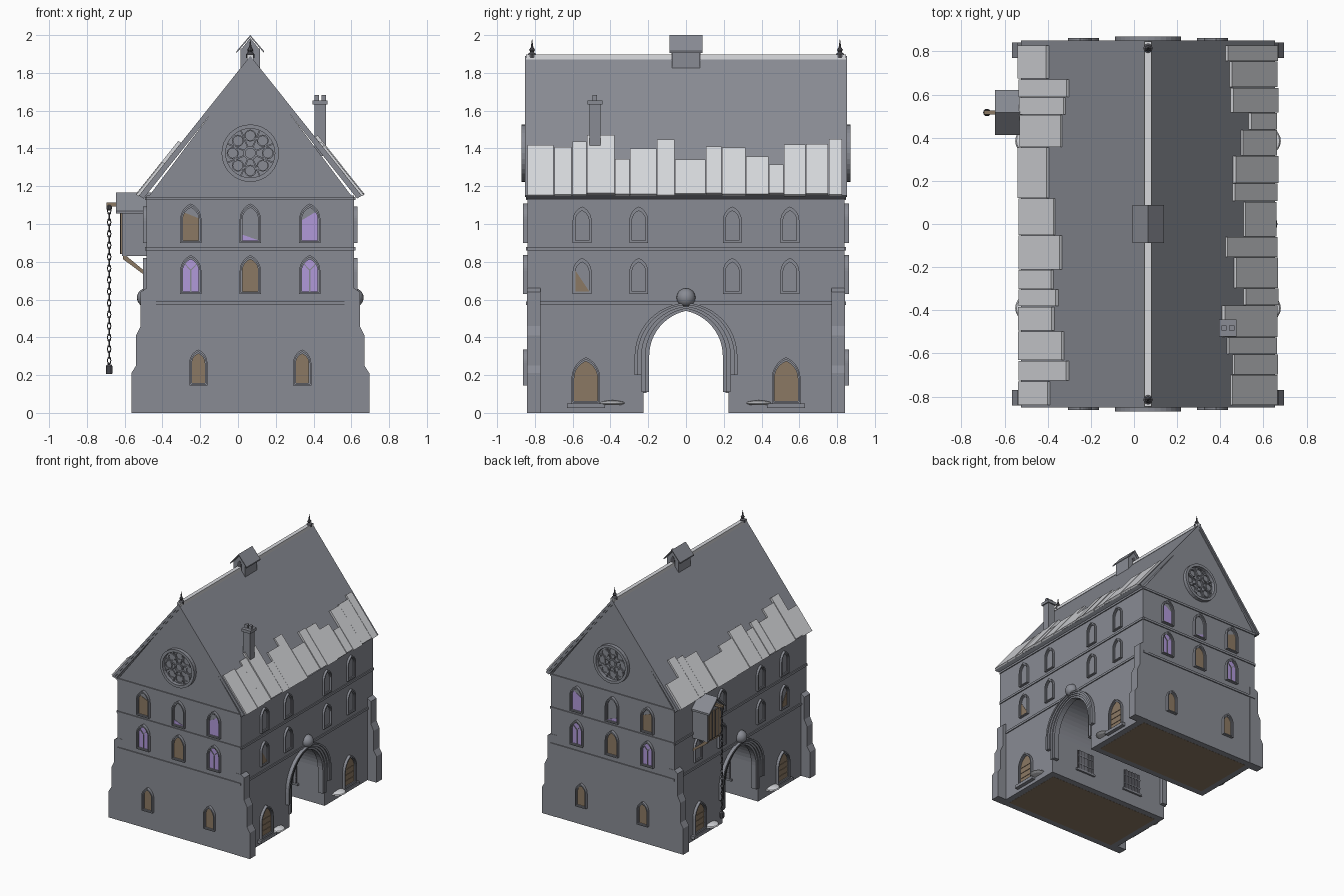
import bpy, bmesh, math, random
from mathutils import Vector, Matrix

random.seed(4)
if "Cube" in bpy.data.objects:
    bpy.data.objects.remove(bpy.data.objects["Cube"])


def material(name, *rgb):
    m = bpy.data.materials.new(name)
    m.use_nodes = True
    m.diffuse_color = (*rgb, 1)
    m.node_tree.nodes["Principled BSDF"].inputs["Base Color"].default_value = (*rgb, 1)
    return m


STONE = material("grey_stone", .25, .26, .295)
PALE = material("pale_slate", .67, .68, .71)
WOOD = material("brown_wood", .26, .19, .125)
GLASS = material("purple_glass", .44, .32, .70)
IRON = material("dark_iron", .10, .10, .115)

CX, HW, HL = .065, .55, .84      # centre line, half width, half length of the walls
PLACE = {                        # across u, outward d, up z -> world
    "front": lambda u, d, z: (CX + u, -HL - d, z),
    "back": lambda u, d, z: (CX + u, HL + d, z),
    "right": lambda u, d, z: (CX + HW + d, u, z),
    "left": lambda u, d, z: (CX - HW - d, u, z),
}


def finish(name, bm, mat):
    bmesh.ops.recalc_face_normals(bm, faces=bm.faces)
    mesh = bpy.data.meshes.new(name)
    bm.to_mesh(mesh)
    bm.free()
    mesh.materials.append(mat)
    ob = bpy.data.objects.new(name, mesh)
    bpy.context.collection.objects.link(ob)
    return ob


def prism(name, side, outline, d0, d1, mat=STONE, clip=None):
    """Outline pushed out from a wall; clip = (u, z, slope) keeps what is below a line."""
    bm = bmesh.new()
    at = PLACE[side]
    a = [bm.verts.new((u, d0, z)) for u, z in outline]
    b = [bm.verts.new((u, d1, z)) for u, z in outline]
    bm.faces.new(a)
    bm.faces.new(b)
    for i in range(len(a)):
        bm.faces.new((a[i - 1], a[i], b[i], b[i - 1]))
    if clip:
        u, z, s = clip
        bmesh.ops.bisect_plane(bm, geom=bm.verts[:] + bm.edges[:] + bm.faces[:],
                               plane_co=(u, 0, z), plane_no=(-s, 0, 1), clear_outer=True)
        bmesh.ops.holes_fill(bm, edges=bm.edges)
    for v in bm.verts:
        v.co = at(*v.co)
    return finish(name, bm, mat)


def ring(name, side, outer, inner, d0, d1, mat=STONE, closed=True):
    bm = bmesh.new()
    at = PLACE[side]
    loops = [[bm.verts.new(at(p[0], d, p[1])) for p, d in
              ((o, d0), (o, d1), (i, d1), (i, d0))] for o, i in zip(outer, inner)]
    for k in range(0 if closed else 1, len(loops)):
        p, q = loops[k - 1], loops[k]
        for j in range(4):
            bm.faces.new((p[j - 1], p[j], q[j], q[j - 1]))
    if not closed:
        bm.faces.new(loops[0])
        bm.faces.new(loops[-1])
    return finish(name, bm, mat)


def rect(u0, u1, z0, z1):
    return [(u0, z0), (u1, z0), (u1, z1), (u0, z1)]


def box(name, lo, hi, mat=STONE):
    bm = bmesh.new()
    bmesh.ops.create_cube(bm, size=1)
    lo, hi = Vector(lo), Vector(hi)
    for v in bm.verts:
        v.co = (lo + hi) / 2 + v.co * (hi - lo)
    return finish(name, bm, mat)


def arch(u, w, z0, zs, zt, n=7):
    """Pointed arch from the lower left foot over the top to the lower right foot."""
    h = zt - zs
    r = (w * w + h * h) / (2 * w)
    end = math.atan2(h, r - w)
    half = [(w - r + r * math.cos(end * i / n), zs + r * math.sin(end * i / n)) for i in range(n + 1)]
    left = [(u - x, z) for x, z in half]
    right = [(u + x, z) for x, z in half[-2::-1]]
    return [(u - w, z0)] + left + right + [(u + w, z0)]


def circle(u, z, r, n=32):
    return [(u + r * math.cos(math.tau * i / n), z + r * math.sin(math.tau * i / n)) for i in range(n)]


def revolve(name, centre, profile, mat, n=12):
    bm = bmesh.new()
    for r, z in profile:
        for i in range(n):
            a = math.tau * i / n
            bm.verts.new(Vector(centre) + Vector((r * math.cos(a), r * math.sin(a), z)))
    bm.verts.ensure_lookup_table()
    v = bm.verts
    for k in range(len(profile) - 1):
        for i in range(n):
            j = (i + 1) % n
            bm.faces.new((v[k * n + i], v[k * n + j], v[k * n + n + j], v[k * n + n + i]))
    bm.faces.new(v[:n])
    bm.faces.new(v[-n:])
    return finish(name, bm, mat)


def window(side, u, w, z0, zt, mat=STONE, clip=None, depth=.022):
    zs = zt - w * 1.5
    outer, mid = arch(u, w, z0, zs, zt), arch(u, w - .008, z0 + .008, zs, zt - .012)
    inner = arch(u, w - .014, z0 + .012, zs, zt - .022)
    ring("window_frame", side, outer, mid, -.01, depth)
    ring("window_inner_frame", side, mid, inner, -.01, depth * .6)
    prism("window_back", side, inner, -.01, .002)
    if mat != STONE:
        prism("window_pane", side, inner, .002, .005, mat, clip)
    if mat == GLASS and not clip:
        prism("window_mullion", side, rect(u - .003, u + .003, z0 + .01, zs + .01), 0, .010)
        for s in (-1, 1):
            prism("window_tracery", side, [(u, zs), (u, zs + .008), (u + s * .03, zs + .04),
                                           (u + s * .03, zs + .032)], 0, .010)


# Main walls with the vaulted passage, and the gable block
passage = arch(0, .225, 0, .3, .55, 12)
prism("main_walls", "right", [(-HL, 0)] + passage + [(HL, 0), (HL, 1.15), (-HL, 1.15)], -2 * HW, 0)
prism("gable_block", "front", [(-HW, 1.13), (HW, 1.13), (0, 1.86)], -2 * HL, 0)
for s in (-1, 1):
    lo, hi = sorted((s * .275, s * .79))
    box("floor_underside", (CX - .5, lo, -.001), (CX + .5, hi, .004), WOOD)

# String courses around the building
for z in (.58, .87, 1.135):
    for side, half in (("front", HW), ("back", HW), ("left", HL), ("right", HL)):
        prism("string_course", side, rect(-half, half, z - .009, z + .009), -.01, .008)

# Stepped corner buttresses
steps = [(.5, 0), (.63, 0), (.63, .21), (.605, .25), (.605, .41), (.58, .46), (.58, .64), (.55, .66), (.5, .66)]
for side in ("front", "back"):
    for s in (-1, 1):
        prism("buttress", side, [(s * u, z) for u, z in steps], -.07, .002)

# Roof, ridge and verge strips
prism("roof", "front", [(-.59, 1.15), (0, 1.89), (.59, 1.15), (.565, 1.135), (0, 1.845), (-.565, 1.135)],
      -2 * HL - .006, .006)
prism("ridge_cap", "front", [(-.018, 1.872), (-.016, 1.897), (.016, 1.897), (.018, 1.872)],
      -2 * HL - .006, .006, PALE)
for side in ("front", "back"):
    for s in (-1, 1):
        prism("verge", side, [(s * .59, 1.15), (0, 1.89), (0, 1.865), (s * .575, 1.143)], 0, .012)

# Pale slates along both eaves: (width, top height)
right_slates = [(27, 1.41), (18, 1.40), (15, 1.43), (28, 1.46), (15, 1.335), (27, 1.39), (18, 1.44), (31, 1.335),
                (16, 1.40), (24, 1.395), (23, 1.35), (15, 1.305), (22, 1.41), (23, 1.415), (14, 1.44)]
left_slates = [(24, 1.32), (20, 1.43), (29, 1.40), (24, 1.345), (17, 1.37), (19, 1.34), (34, 1.39),
               (36, 1.35), (50, 1.315), (32, 1.39), (17, 1.41), (18, 1.43), (33, 1.315)]
for s, slates in ((1, right_slates), (-1, left_slates)):
    y, total = -HL, sum(w for w, _ in slates)
    for w, top in slates:
        step = w / total * 1.67
        lift, low = random.uniform(.010, .018), 1.15 + random.uniform(-.004, .006)
        line = [(.59 - (z - 1.15) * .797, z) for z in (low, top)]
        pts = line + [(u + lift * .78, z + lift * .62) for u, z in reversed(line)]
        prism("eaves_slate", "front", [(s * u, z) for u, z in pts], -HL - y - step + .003, -HL - y, PALE)
        y += step

# Ridge turret
box("turret_body", (CX - .052, -.075, 1.80), (CX + .052, .075, 1.93))
prism("turret_roof", "front", [(-.073, 1.905), (0, 1.99), (.073, 1.905), (.073, 1.915), (0, 2.0), (-.073, 1.915)],
      -HL - .088, -HL + .088)
prism("turret_gable", "front", [(-.052, 1.92), (.052, 1.92), (0, 1.985)], -HL - .075, -HL + .075)
for s in (-1, 1):
    d = -HL + s * .075
    prism("turret_opening", "front", arch(0, .018, 1.87, 1.91, 1.945), d - .003, d + .003, IRON)

# Finials on the ridge ends
for y in (-.815, .815):
    revolve("finial", (CX, y, 1.88), [(.022, 0), (.022, .02), (.009, .03), (.016, .042), (.007, .055), (.001, .097)],
            IRON, 8)

# Chimney
box("chimney_stack", (.405, -.512, 1.36), (.465, -.452, 1.64))
box("chimney_cap", (.395, -.522, 1.632), (.475, -.442, 1.655))
for x in (.417, .453):
    box("chimney_pot", (x - .012, -.494, 1.65), (x + .012, -.47, 1.682))

# Gable end windows and wheel window
for side in ("front", "back"):
    window(side, -.315, .056, .90, 1.108, WOOD, (-.315, 1.047, -.4))
    window(side, 0, .056, .90, 1.108, GLASS, (0, .929, -.35))
    window(side, .315, .056, .90, 1.108, GLASS, (.315, 1.045, .6))
    for u, mat in ((-.315, GLASS), (0, WOOD), (.315, GLASS)):
        window(side, u, .056, .63, .835, mat)
    for u in (-.275, .275):
        window(side, u, .048, .145, .335, WOOD)
    ring("wheel_frame", side, circle(0, 1.375, .152), circle(0, 1.375, .13), -.01, .03)
    ring("wheel_hub", side, circle(0, 1.375, .036), circle(0, 1.375, .026), 0, .012)
    for i in range(8):
        a = math.tau * (i + .5) / 8
        c, s = math.cos(a), math.sin(a)
        spoke = [(c * r - s * t, 1.375 + s * r + c * t) for r, t in
                 ((.034, -.004), (.132, -.004), (.132, .004), (.034, .004))]
        prism("wheel_spoke", side, spoke, 0, .010)
        a += math.tau / 16
        u, z = .093 * math.cos(a), 1.375 + .093 * math.sin(a)
        ring("wheel_petal", side, circle(u, z, .032, 12), circle(u, z, .025, 12), 0, .008)

# Long side windows, shuttered lower windows, archway and stone bowls
for side, s in (("right", 1), ("left", -1)):
    for u in (-.55, -.25, .245, .55):
        broken = u == -.55
        window(side, u, .05, .63, .82, WOOD if broken else STONE, (u, .70, -1.5) if broken else None, .018)
        if side == "right" or u < .5:
            window(side, u, .05, .90, 1.092, depth=.018)
    for u in (-.53, .53):
        window(side, u, .076, .05, .295, WOOD)
        prism("window_sill", side, rect(u - .1, u + .1, .025, .05), -.01, .03)
        for z in (.10, .145, .19):
            prism("shutter_rail", side, rect(u - .058, u + .058, z - .004, z + .004), 0, .009, WOOD)
    arcs = [arch(0, w, z0, .3, zt, 12) for w, z0, zt in
            ((.272, .2, .582), (.255, .2, .572), (.235, .11, .562), (.215, .11, .552), (.195, .11, .54))]
    for k, proud in enumerate((.028, .02, .012, .004)):
        feet = arcs[k + 1]
        feet = [(feet[0][0], arcs[k][0][1])] + feet[1:-1] + [(feet[-1][0], arcs[k][-1][1])]
        ring("archway_moulding", side, arcs[k], feet, -.04, proud, closed=False)
    wall = CX + s * HW
    bm = bmesh.new()
    bmesh.ops.create_uvsphere(bm, u_segments=20, v_segments=12, radius=.05,
                              matrix=Matrix.Translation((wall, 0, .61)))
    for f in bm.faces:
        f.smooth = True
    finish("keystone_boss", bm, STONE)
    for y in (-.39, .385):
        bowl = revolve("stone_bowl", (wall, y, .042), [(.045, 0), (.066, .008), (.06, .016), (.03, .023), (.004, .025)],
                       PALE, 20)
        bowl.scale = (1, 1, 1)

# Barred windows inside the passage
for s in (-1, 1):
    for x in (CX - .23, CX + .23):
        y = s * .222
        box("passage_window", (x - .075, y - .006, .12), (x + .075, y + .006, .28), IRON)
        box("passage_sill", (x - .09, y - .012, .105), (x + .09, y + .012, .12))
        for i in range(5):
            bx = x - .06 + .03 * i
            box("passage_bar", (bx - .004, y - .011, .12), (bx + .004, y + .011, .28))
        for z in (.165, .235):
            box("passage_crossbar", (x - .075, y - .010, z - .004), (x + .075, y + .010, z + .004))

# Hoist bay with its door, bracket, beam, chain and weight
HY = .517
prism("hoist_bay", "left", [(HY - .09, .83), (HY + .09, .83), (HY + .09, 1.07), (HY, 1.15), (HY - .09, 1.07)], -.02, .13)
prism("hoist_roof", "left", [(HY - .105, 1.055), (HY - .105, 1.07), (HY, 1.167), (HY + .105, 1.07),
                             (HY + .105, 1.055), (HY, 1.15)], -.03, .16)
prism("hoist_door", "left", rect(HY - .072, HY + .072, .84, 1.06), .13, .137, WOOD)
for u in (-.036, 0, .036):
    prism("hoist_door_batten", "left", rect(HY + u - .003, HY + u + .003, .84, 1.06), .13, .141, IRON)
for u in (-.075, .075):
    prism("hoist_bracket", "front", [(-.675, .815), (-.675, .83), (-.655, .83), (-.54, .735), (-.54, .715)],
          -HL - HY - u - .01, -HL - HY - u + .01, WOOD)
prism("hoist_beam", "left", rect(HY - .01, HY + .01, 1.093, 1.113), .1, .21, WOOD)
revolve("pulley", (-.682, HY, 1.072), [(.008, 0), (.015, .008), (.015, .024), (.008, .032)], IRON, 10)
for i in range(27):
    bpy.ops.mesh.primitive_torus_add(major_segments=8, minor_segments=4, major_radius=.012, minor_radius=.0035,
                                     location=(-.682, HY, 1.07 - i * .0305),
                                     rotation=(math.pi / 2, 0, math.pi / 2 * (i % 2)))
    link = bpy.context.object
    link.name = "chain_link"
    link.scale = (.75, 1.55, 1)
    link.data.materials.append(IRON)
revolve("hoist_weight", (-.682, HY, .205), [(.015, 0), (.018, .008), (.018, .042), (.012, .05)], IRON, 10)
